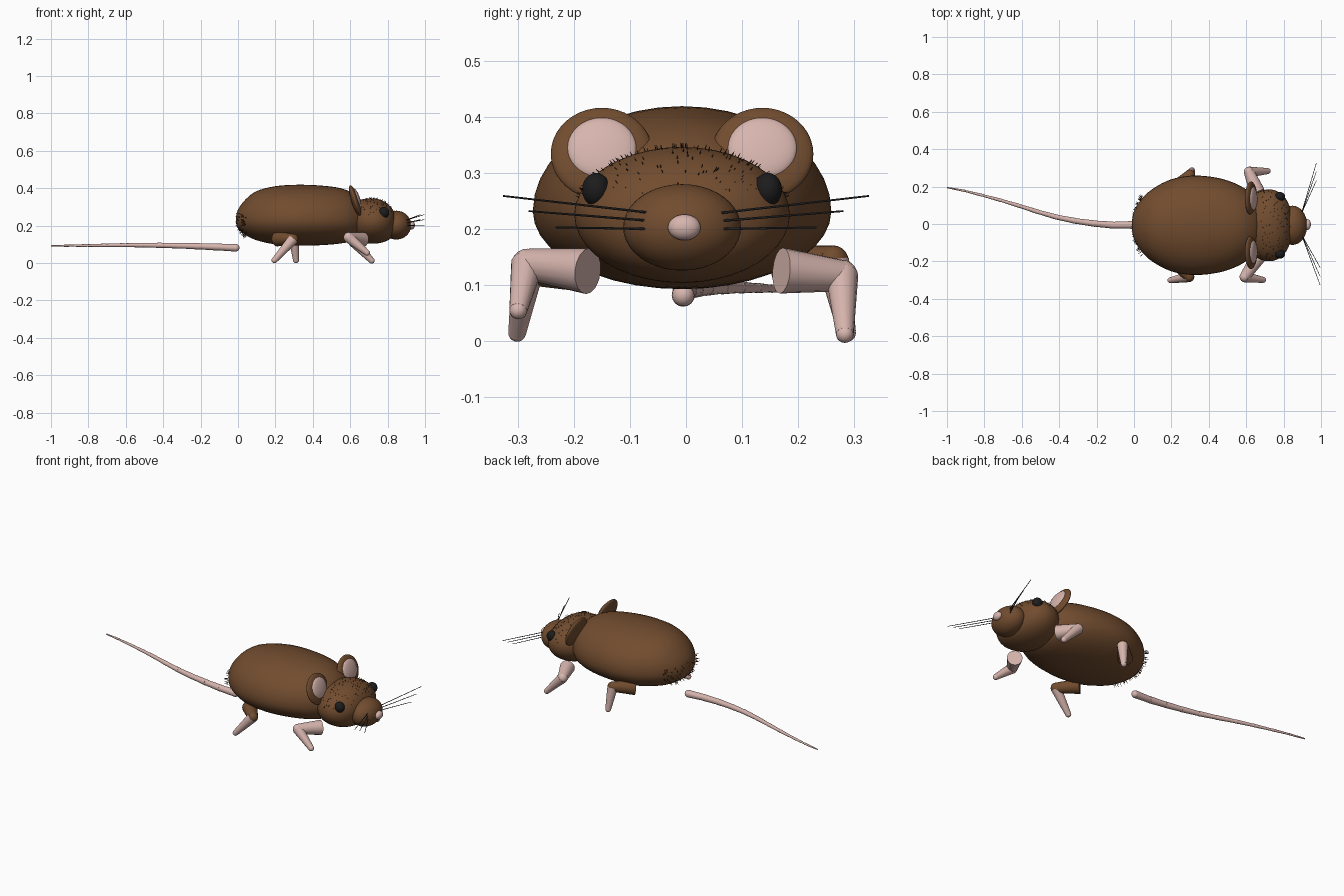
import bpy, bmesh, math, random
from mathutils import Vector, Matrix

if "Cube" in bpy.data.objects:
    bpy.data.objects.remove(bpy.data.objects["Cube"])

random.seed(4)
Y0 = -0.007  # mirror plane of the body


def material(name, rgb):
    m = bpy.data.materials.new(name)
    m.diffuse_color = (*rgb, 1)
    m.use_nodes = True
    m.node_tree.nodes["Principled BSDF"].inputs["Base Color"].default_value = m.diffuse_color
    return m


BROWN = material("brown_fur", (0.165, 0.072, 0.028))
PINK = material("pink_skin", (0.68, 0.46, 0.42))
BLACK = material("black_eye", (0.012, 0.012, 0.013))
DARK = material("dark_whisker", (0.03, 0.03, 0.032))
HAIR = material("dark_hair", (0.05, 0.022, 0.01))


def finish(bm, name, mat, angle=50):
    bmesh.ops.recalc_face_normals(bm, faces=bm.faces[:])
    me = bpy.data.meshes.new(name)
    bm.to_mesh(me)
    bm.free()
    ob = bpy.data.objects.new(name, me)
    bpy.context.collection.objects.link(ob)
    me.materials.append(mat)
    bpy.ops.object.select_all(action='DESELECT')
    ob.select_set(True)
    bpy.context.view_layer.objects.active = ob
    bpy.ops.object.shade_smooth_by_angle(angle=math.radians(angle))
    return ob


def ellipsoid(name, center, radii, mat, rot=None):
    bm = bmesh.new()
    bmesh.ops.create_uvsphere(bm, u_segments=32, v_segments=20, radius=1)
    m = Matrix.Translation(center) @ (rot or Matrix()) @ Matrix.Diagonal((*radii, 1))
    bmesh.ops.transform(bm, matrix=m, verts=bm.verts)
    return finish(bm, name, mat)


def add_cone(bm, a, b, r1, r2, seg=16):
    a, b = Vector(a), Vector(b)
    d = b - a
    m = Matrix.Translation((a + b) / 2) @ d.to_track_quat('Z', 'Y').to_matrix().to_4x4()
    bmesh.ops.create_cone(bm, cap_ends=True, segments=seg, radius1=r1, radius2=r2,
                          depth=d.length, matrix=m)


def add_ball(bm, c, r):
    bmesh.ops.create_uvsphere(bm, u_segments=16, v_segments=10, radius=r,
                              matrix=Matrix.Translation(c))


def loft(name, stations, zc, mat, seg=40):
    """Skin along x; each station is x, half width, top z, bottom z."""
    # refine the stations with a Catmull-Rom pass
    pts = [Vector(s) for s in stations]
    fine = []
    for i in range(len(pts) - 1):
        p0, p1 = pts[max(i - 1, 0)], pts[i]
        p2, p3 = pts[i + 1], pts[min(i + 2, len(pts) - 1)]
        for k in range(4):
            t = k / 4
            fine.append(0.5 * (2 * p1 + (p2 - p0) * t + (2 * p0 - 5 * p1 + 4 * p2 - p3) * t * t
                               + (3 * p1 - p0 - 3 * p2 + p3) * t ** 3))
    fine.append(pts[-1])
    bm = bmesh.new()
    rings = []
    for x, ry, zt, zb in fine:
        ring = []
        for j in range(seg):
            a = math.tau * j / seg
            s = math.sin(a)
            ring.append(bm.verts.new((x, Y0 + ry * math.cos(a),
                                      zc + s * ((zt - zc) if s > 0 else (zc - zb)))))
        rings.append(ring)
    for r, q in zip(rings, rings[1:]):
        for j in range(seg):
            bm.faces.new((r[j], r[(j + 1) % seg], q[(j + 1) % seg], q[j]))
    bm.faces.new(rings[0])
    bm.faces.new(rings[-1])
    return finish(bm, name, mat)


# Body and head
loft("body", [(-0.012, 0.012, 0.24, 0.22), (0.0, 0.075, 0.286, 0.185),
              (0.04, 0.14, 0.34, 0.15), (0.1, 0.195, 0.385, 0.122),
              (0.2, 0.246, 0.411, 0.1), (0.32, 0.266, 0.419, 0.093),
              (0.45, 0.253, 0.414, 0.096), (0.55, 0.22, 0.4, 0.105),
              (0.62, 0.175, 0.37, 0.12), (0.67, 0.11, 0.32, 0.15),
              (0.69, 0.02, 0.24, 0.22)], 0.232, BROWN)
loft("head", [(0.59, 0.03, 0.25, 0.21), (0.61, 0.12, 0.31, 0.145),
              (0.66, 0.175, 0.34, 0.112), (0.72, 0.192, 0.346, 0.104),
              (0.77, 0.18, 0.335, 0.11), (0.81, 0.145, 0.308, 0.127),
              (0.835, 0.09, 0.272, 0.155), (0.843, 0.02, 0.235, 0.2)], 0.226, BROWN)
ellipsoid("snout", (0.847, Y0, 0.203), (0.079, 0.105, 0.077), BROWN)
ellipsoid("nose", (0.927, Y0 + 0.004, 0.203), (0.019, 0.029, 0.023), PINK)

# Eyes, ears and whiskers on both sides
lean = Matrix.Rotation(math.radians(-18), 4, 'Y')
for side, s in (("right", -1), ("left", 1)):
    ellipsoid(f"{side}_eye", (0.78, Y0 + s * 0.153, 0.27), (0.028, 0.025, 0.03), BLACK)
    ear = Vector((0.626, Y0 + s * 0.143, 0.334))
    ellipsoid(f"{side}_ear", ear, (0.021, 0.091, 0.086), BROWN, lean)
    inner = ear + lean @ Vector((0.013, 0, 0.006))
    ellipsoid(f"{side}_inner_ear", inner, (0.016, 0.062, 0.057), PINK, lean)
    bm = bmesh.new()
    for z0, tip_y, tip_z in ((0.228, 0.326, 0.259), (0.214, 0.28, 0.232), (0.2, 0.232, 0.203)):
        add_cone(bm, (0.895, s * 0.055, z0), (0.985 - s * 0.01, s * tip_y, tip_z),
                 0.0022, 0.0016, 6)
    finish(bm, f"{side}_whiskers", DARK)

# Legs: hip, knee, foot, colour of the upper part
LEGS = {
    "right_front": ((0.665, -0.175, 0.125), (0.592, -0.283, 0.137), (0.69, -0.299, 0.055), PINK),
    "left_front": ((0.66, 0.17, 0.126), (0.615, 0.278, 0.117), (0.715, 0.283, 0.013), PINK),
    "right_rear": ((0.21, -0.19, 0.13), (0.295, -0.282, 0.128), (0.195, -0.301, 0.015), BROWN),
    "left_rear": ((0.21, 0.18, 0.13), (0.298, 0.262, 0.143), (0.31, 0.287, 0.015), BROWN),
}
for name, (hip, knee, foot, mat) in LEGS.items():
    bm = bmesh.new()
    add_cone(bm, hip, knee, 0.041, 0.028)
    add_ball(bm, knee, 0.028)
    finish(bm, f"{name}_upper_leg", mat)
    bm = bmesh.new()
    add_cone(bm, knee, foot, 0.029, 0.016)
    add_ball(bm, foot, 0.0158)
    finish(bm, f"{name}_lower_leg", PINK)

# Tail of tapering links
path = [(-0.012, -0.005, 0.082), (-0.11, -0.006, 0.086), (-0.21, 0.002, 0.09),
        (-0.31, 0.016, 0.093), (-0.41, 0.036, 0.095), (-0.51, 0.064, 0.096),
        (-0.61, 0.096, 0.096), (-0.71, 0.126, 0.095), (-0.81, 0.153, 0.094),
        (-0.905, 0.177, 0.093), (-1.0, 0.195, 0.092)]
bm = bmesh.new()
for i in range(10):
    r = 0.0205 - 0.0016 * i
    add_cone(bm, path[i], path[i + 1], r, r - 0.0028)
    add_ball(bm, path[i], r * 0.97)
finish(bm, "tail", PINK)


# Short hairs on head and rump, growing from an ellipsoid
def hairs(name, count, center, radii, mat, keep, length):
    bm = bmesh.new()
    while count:
        d = Vector((random.gauss(0, 1), random.gauss(0, 1), random.gauss(0, 1))).normalized()
        if not keep(d):
            continue
        p = Vector(center) + Vector(d[i] * radii[i] for i in range(3))
        add_cone(bm, p - d * 0.006, p + d * length, 0.0018, 0.0004, 4)
        count -= 1
    finish(bm, name, mat)


hairs("head_hair", 170, (0.715, Y0, 0.226), (0.128, 0.19, 0.12), HAIR,
      lambda d: d.z > 0.25 and d.x > -0.35, 0.008)
hairs("rump_hair", 110, (0.18, Y0, 0.23), (0.185, 0.245, 0.14), HAIR,
      lambda d: d.x < -0.75 and d.z < 0.25, 0.012)
